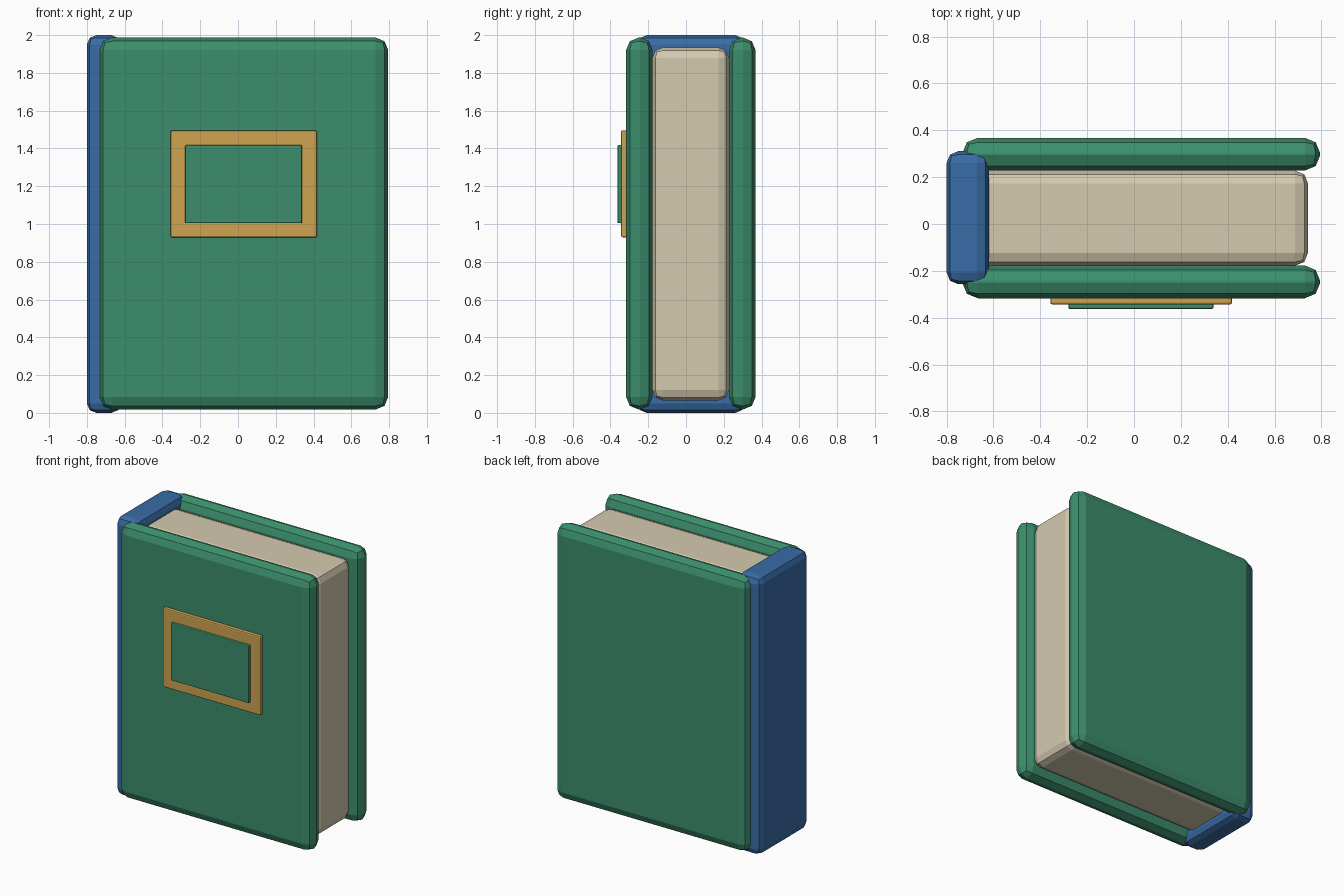
import bpy

if "Cube" in bpy.data.objects:
    bpy.data.objects.remove(bpy.data.objects["Cube"])


def material(name, color):
    mat = bpy.data.materials.new(name)
    mat.diffuse_color = (*color, 1)
    mat.use_nodes = True
    mat.node_tree.nodes["Principled BSDF"].inputs["Base Color"].default_value = mat.diffuse_color
    return mat


GREEN = material("green_cloth", (0.045, 0.27, 0.15, ))
BLUE = material("blue_cloth", (0.04, 0.15, 0.38))
CREAM = material("paper", (0.66, 0.59, 0.43))
GOLD = material("gold", (0.62, 0.37, 0.08))


def block(name, x, y, z, bevel, mat, segments=2):
    """Bevelled box given by its (min, max) range on each axis."""
    ranges = (x, y, z)
    bpy.ops.mesh.primitive_cube_add(size=1, location=[(a + b) / 2 for a, b in ranges])
    ob = bpy.context.object
    ob.name = name
    ob.scale = [b - a for a, b in ranges]
    bpy.ops.object.transform_apply(location=False, rotation=False, scale=True)
    mod = ob.modifiers.new("edge_bevel", 'BEVEL')
    mod.width = bevel
    mod.segments = segments
    ob.data.materials.append(mat)
    return ob


# Paper block
block("pages", (-0.70, 0.743), (-0.178, 0.228), (0.066, 1.934), 0.055, CREAM)

# Two matching cover boards
for name, y in (("front_cover", (-0.317, -0.177)), ("back_cover", (0.228, 0.368))):
    block(name, (-0.733, 0.795), y, (0.018, 1.987), 0.066, GREEN)

# Spine along the left side
block("spine", (-0.80, -0.62), (-0.257, 0.311), (0.0, 2.0), 0.05, BLUE)

# Stacked title plate on the front cover
block("label_frame", (-0.357, 0.418), (-0.343, -0.312), (0.929, 1.496), 0.008, GOLD)
block("label_panel", (-0.28, 0.339), (-0.363, -0.340), (1.004, 1.417), 0.006, GREEN)
